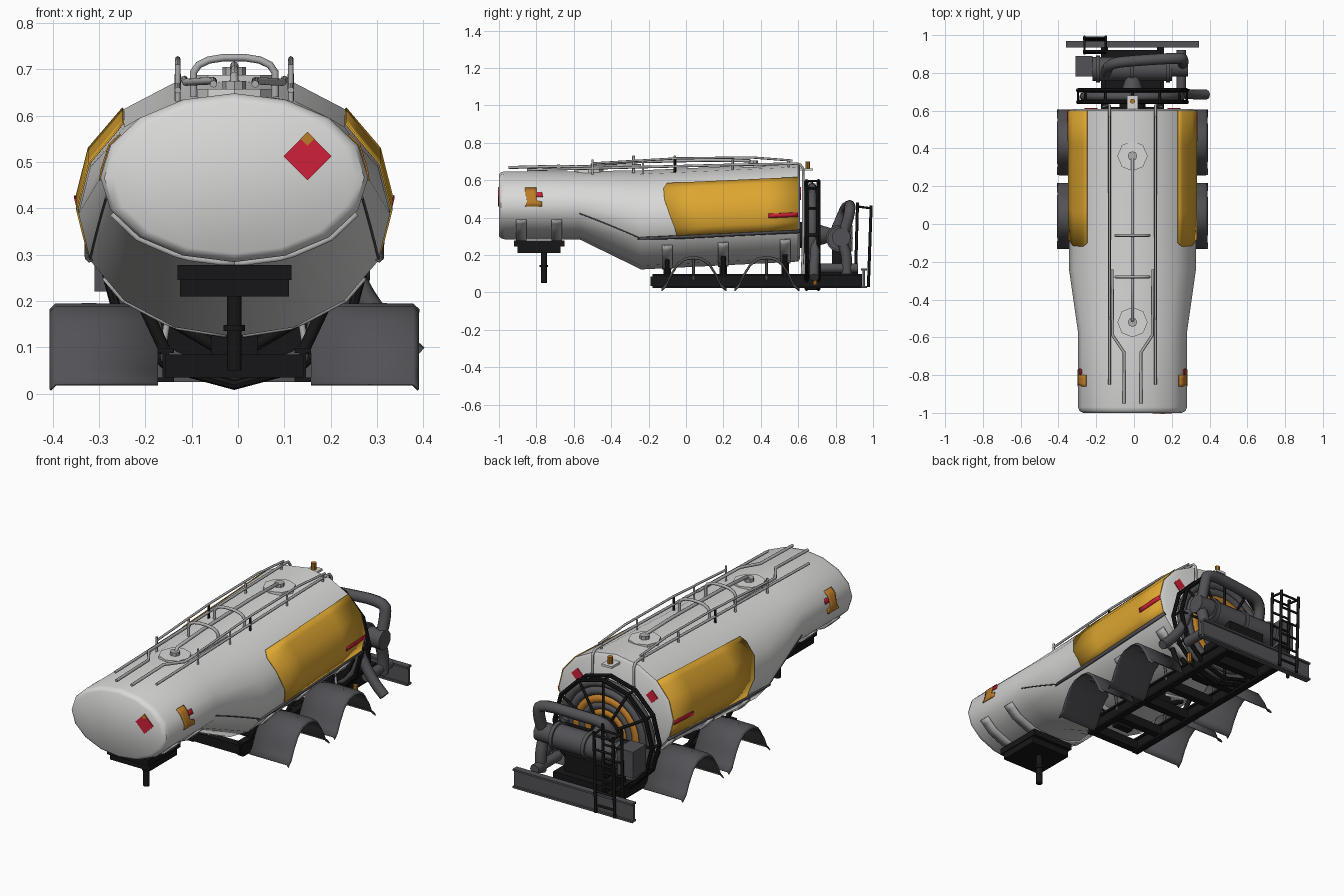
import bpy, bmesh, math
from mathutils import Vector

if "Cube" in bpy.data.objects:
    bpy.data.objects.remove(bpy.data.objects["Cube"])

CX = -0.008                      # centre line of the tank


def material(name, r, g, b):
    m = bpy.data.materials.new(name)
    m.diffuse_color = (r, g, b, 1)
    m.use_nodes = True
    m.node_tree.nodes["Principled BSDF"].inputs["Base Color"].default_value = m.diffuse_color
    return m


WHITE = material("tank_white", 0.69, 0.69, 0.68)
YELLOW = material("panel_yellow", 0.72, 0.38, 0.03)
RED = material("warning_red", 0.62, 0.015, 0.04)
ORANGE = material("label_orange", 0.5, 0.2, 0.02)
GREY = material("dark_grey", 0.085, 0.085, 0.095)
BLACK = material("frame_black", 0.008, 0.008, 0.009)
STEEL = material("rail_grey", 0.42, 0.42, 0.42)


def smooth(ob, angle=35):
    bpy.ops.object.select_all(action='DESELECT')
    ob.select_set(True)
    bpy.context.view_layer.objects.active = ob
    bpy.ops.object.shade_smooth_by_angle(angle=math.radians(angle))


def mesh(name, verts, faces, mat, angle=None, thick=0):
    me = bpy.data.meshes.new(name)
    me.from_pydata([tuple(v) for v in verts], [], faces)
    bm = bmesh.new()
    bm.from_mesh(me)
    bmesh.ops.recalc_face_normals(bm, faces=bm.faces)
    bm.to_mesh(me)
    bm.free()
    me.materials.append(mat)
    ob = bpy.data.objects.new(name, me)
    bpy.context.collection.objects.link(ob)
    if angle:
        smooth(ob, angle)
    if thick:
        mod = ob.modifiers.new("thickness", 'SOLIDIFY')
        mod.thickness, mod.offset = thick, 0
    return ob


def box(name, x0, x1, y0, y1, z0, z1, mat):
    v = [(x, y, z) for x in (x0, x1) for y in (y0, y1) for z in (z0, z1)]
    f = [(0, 1, 3, 2), (4, 6, 7, 5), (0, 4, 5, 1), (2, 3, 7, 6), (0, 2, 6, 4), (1, 5, 7, 3)]
    return mesh(name, v, f, mat)


def cyl(name, a, b, r, mat, r2=None, n=16):
    a, b = Vector(a), Vector(b)
    q = (b - a).to_track_quat('Z', 'Y')
    v = [p + q @ Vector((rr * math.cos(i * math.tau / n), rr * math.sin(i * math.tau / n), 0))
         for p, rr in ((a, r), (b, r2 or r)) for i in range(n)]
    f = [(i, (i + 1) % n, n + (i + 1) % n, n + i) for i in range(n)]
    f += [tuple(range(n)), tuple(range(n, 2 * n))]
    return mesh(name, v, f, mat, 35 if n > 8 else None)


def tube(name, pts, r, mat, rounds=0, res=2):
    pts = [Vector(p) for p in pts]
    for _ in range(rounds):      # corner cutting rounds the bends
        new = [pts[0]]
        for a, b in zip(pts, pts[1:]):
            new += [a.lerp(b, 0.25), a.lerp(b, 0.75)]
        pts = new + [pts[-1]]
    cu = bpy.data.curves.new(name, 'CURVE')
    cu.dimensions, cu.bevel_depth, cu.bevel_resolution, cu.use_fill_caps = '3D', r, res, True
    sp = cu.splines.new('POLY')
    sp.points.add(len(pts) - 1)
    for p, co in zip(sp.points, pts):
        p.co = (*co, 1)
    cu.materials.append(mat)
    ob = bpy.data.objects.new(name, cu)
    bpy.context.collection.objects.link(ob)
    bpy.ops.object.select_all(action='DESELECT')
    ob.select_set(True)
    bpy.context.view_layer.objects.active = ob
    bpy.ops.object.convert(target='MESH')
    smooth(bpy.context.view_layer.objects.active, 50)


def torus(name, y, z, R, r, mat, n=32):
    bpy.ops.mesh.primitive_torus_add(location=(CX, y, z), rotation=(math.pi / 2, 0, 0),
                                     major_radius=R, minor_radius=r, major_segments=n, minor_segments=8)
    ob = bpy.context.object
    ob.name = name
    ob.data.materials.append(mat)
    smooth(ob, 50 if n > 16 else 25)


# Tank: 16-sided oval sections (y, centre z, half height, half width)
SEC = [(-0.97, 0.466, 0.182, 0.289), (-0.57, 0.466, 0.182, 0.289),
       (-0.24, 0.388, 0.265, 0.336), (0.60, 0.428, 0.263, 0.337)]


def tank_point(y, ang, off=0, side=1):
    s0, s1 = next(((a, b) for a, b in zip(SEC, SEC[1:]) if y <= b[0]), SEC[-2:])
    t = min(max((y - s0[0]) / (s1[0] - s0[0]), 0), 1)
    zc, hz, hx = (s0[k] + (s1[k] - s0[k]) * t for k in (1, 2, 3))
    i = math.floor(ang / 22.5)
    u = ang / 22.5 - i
    c, s = (f(math.radians(22.5 * i)) * (1 - u) + f(math.radians(22.5 * (i + 1))) * u
            for f in (math.cos, math.sin))
    a = math.radians(ang)
    return Vector((CX + side * (hx * c + off * math.cos(a)), y, zc + hz * s + off * math.sin(a)))


rings = [(-1.0, SEC[0], 0.90), (-0.99, SEC[0], 0.97)] + [(s[0], s, 1) for s in SEC] + [(0.61, SEC[-1], 0.94)]
verts = [(CX + s[3] * k * math.cos(i * math.tau / 16), y, s[1] + s[2] * k * math.sin(i * math.tau / 16))
         for y, s, k in rings for i in range(16)]
faces = [(r * 16 + i, r * 16 + (i + 1) % 16, r * 16 + 16 + (i + 1) % 16, r * 16 + 16 + i)
         for r in range(len(rings) - 1) for i in range(16)]
faces += [tuple(range(16)), tuple(range(len(verts) - 16, len(verts)))]
mesh("tank", verts, faces, WHITE, 40)


def patch(name, rows, mat, side, off=0.003, thick=0, n=4):
    # skin lying on the tank; rows are (angle, y start, y end)
    v = [tank_point(y0 + (y1 - y0) * j / n, a, off, side) for a, y0, y1 in rows for j in range(n + 1)]
    f = [(i * (n + 1) + j, i * (n + 1) + j + 1, (i + 1) * (n + 1) + j + 1, (i + 1) * (n + 1) + j)
         for i in range(len(rows) - 1) for j in range(n)]
    return mesh(name, v, f, mat, 40, thick)


for s in (-1, 1):
    # Painted panels and labels on the sides
    patch("side_panel", [(-21, -0.05, 0.6), (-11, -0.06, 0.6), (0, -0.08, 0.6), (22.5, -0.115, 0.6),
                         (38, -0.12, 0.6), (45, -0.1, 0.6)], YELLOW, s, thick=0.004)
    patch("side_red_strip", [(-5, 0.44, 0.6), (0, 0.44, 0.6)], RED, s, 0.007, 0.003)
    patch("side_label", [(-2, -0.86, -0.77), (6, -0.85, -0.77), (8, -0.85, -0.80), (22.5, -0.86, -0.80),
                         (31, -0.86, -0.80)], ORANGE, s, thick=0.004)
    patch("side_label_red", [(14, -0.80, -0.765), (22, -0.795, -0.77)], RED, s, thick=0.004)
    # Side trim and support straps
    patch("side_trim", [(-24, -0.26, 0.61), (-20.5, -0.24, 0.61)], GREY, s, 0.006, 0.01)
    tube("side_seam", [tank_point(-0.57 + 0.08 * k, -14 - 2 * k, 0.001, s) for k in range(5)], 0.003, GREY)
    for y in (-0.88, -0.69):
        patch("front_strap", [(-25 - 6.5 * k, y - 0.028, y + 0.028) for k in range(11)], STEEL, s, 0.005, 0.01, 1)
    for y in (-0.1, 0.2, 0.53):
        patch("rear_strap", [(-33 - 6 * k, y - 0.028, y + 0.028) for k in range(10)], STEEL, s, 0.005, 0.01, 1)


def diamond(name, x, y, z, r, mat):
    v = [(x + dx * r, y + dy, z + dz * r) for dy in (-0.003, 0.003)
         for dx, dz in ((1, 0), (0, 1), (-1, 0), (0, -1))]
    mesh(name, v, [(0, 1, 2, 3), (4, 5, 6, 7)] + [(i, (i + 1) % 4, 4 + (i + 1) % 4, 4 + i) for i in range(4)], mat)


diamond("front_warning_plate", 0.15, -1.001, 0.512, 0.052, RED)
diamond("front_warning_symbol", 0.15, -1.003, 0.55, 0.015, ORANGE)
for s in (-1, 1):
    diamond("rear_warning_plate", CX + s * 0.22, 0.611, 0.53, 0.035, RED)

# Coupling plate and kingpin under the front
box("coupling_plate", -0.13, 0.115, -0.92, -0.65, 0.245, 0.278, BLACK)
box("coupling_base", -0.125, 0.11, -0.90, -0.67, 0.21, 0.25, BLACK)
cyl("kingpin", (CX, -0.76, 0.05), (CX, -0.76, 0.22), 0.016, BLACK)
cyl("kingpin_collar", (CX, -0.76, 0.135), (CX, -0.76, 0.148), 0.023, BLACK)

# Chassis frame
for s in (-1, 1):
    x = CX + s * 0.148
    box("frame_web", x - 0.007, x + 0.007, -0.18, 0.94, 0.03, 0.095, BLACK)
    for z in (0.025, 0.088):
        box("frame_flange", x - 0.018, x + 0.018, -0.18, 0.94, z, z + 0.01, BLACK)
    for y in (-0.1, 0.2, 0.53):
        tube("cradle_strut", [(CX + s * 0.02, y, 0.09), (CX + s * 0.14, y, 0.16)], 0.013, BLACK)
        tube("cradle_leg", [(x, y, 0.09), (CX + s * 0.2, y, 0.2)], 0.013, BLACK)
for y in (-0.17, 0.02, 0.23, 0.42, 0.6, 0.78):
    box("frame_crossmember", CX - 0.15, CX + 0.15, y - 0.02, y + 0.02, 0.035, 0.085, BLACK)
for y in (-0.1, 0.2, 0.53):
    box("cradle", CX - 0.05, CX + 0.05, y - 0.02, y + 0.02, 0.08, 0.16, BLACK)

# Wheel arches
ARCH = [(-0.17, 0.02), (-0.145, 0.045), (-0.12, 0.10), (-0.085, 0.155), (-0.045, 0.185), (0.0, 0.192),
        (0.045, 0.185), (0.085, 0.155), (0.12, 0.10), (0.145, 0.045), (0.175, 0.02)]
for s in (-1, 1):
    for yc in (0.04, 0.43):
        v = [(CX + s * x, yc + y, z) for x in (0.165, 0.385, 0.397) for y, z in
             [(a, b - (0.012 if x > 0.39 else 0)) for a, b in ARCH]]
        n = len(ARCH)
        f = [(k * n + i, k * n + i + 1, (k + 1) * n + i + 1, (k + 1) * n + i) for k in (0, 1) for i in range(n - 1)]
        mesh("wheel_arch", v, f, GREY, 50, 0.006)
        tube("arch_bracket", [(CX + s * 0.15, yc, 0.07), (CX + s * 0.17, yc, 0.185), (CX + s * 0.33, yc, 0.188)], 0.008, GREY)

# Hose reel on the rear
RZ = 0.307
for R, m in ((0.258, GREY), (0.215, GREY), (0.175, ORANGE), (0.14, GREY), (0.105, ORANGE)):
    torus("reel_hose_coil", 0.675, RZ, R, 0.023, m)
for y in (0.645, 0.708):
    torus("reel_rim", y, RZ, 0.288, 0.011, BLACK, 12)
for k in range(12):
    a = k * math.tau / 12
    c, d = math.cos(a), math.sin(a)
    tube("reel_spoke", [(CX + 0.05 * c, 0.71, RZ + 0.05 * d), (CX + 0.288 * c, 0.708, RZ + 0.288 * d),
                        (CX + 0.288 * c, 0.645, RZ + 0.288 * d)], 0.007, BLACK)
cyl("reel_back", (CX, 0.64, RZ), (CX, 0.652, RZ), 0.25, BLACK, n=24)
cyl("reel_hub", (CX, 0.61, RZ), (CX, 0.72, RZ), 0.07, BLACK)
tube("hose_end", [(0.22, 0.69, 0.33), (0.26, 0.69, 0.22), (0.33, 0.685, 0.13), (0.385, 0.685, 0.08)], 0.026, GREY, 2)

# Outlet, pump and piping
cyl("outlet_neck", (CX, 0.70, RZ), (CX, 0.78, RZ), 0.06, GREY, 0.035)
cyl("pump_body", (-0.22, 0.82, 0.29), (0.2, 0.82, 0.29), 0.063, GREY, n=20)
for x in (-0.2, -0.02, 0.17):
    cyl("pump_flange", (x, 0.82, 0.29), (x + 0.02, 0.82, 0.29), 0.072, GREY, n=20)
box("pump_box", -0.31, -0.22, 0.78, 0.89, 0.22, 0.36, GREY)
box("pump_stand", -0.12, 0.1, 0.78, 0.88, 0.15, 0.24, BLACK)
box("pump_base", -0.15, 0.14, 0.72, 0.92, 0.095, 0.15, BLACK)
tube("upper_pipe", [(-0.15, 0.80, 0.33), (-0.13, 0.85, 0.45), (0.0, 0.865, 0.46), (0.25, 0.88, 0.47), (0.262, 0.87, 0.40),
                    (0.255, 0.83, 0.28), (0.255, 0.86, 0.20), (0.255, 0.86, 0.10)], 0.029, GREY, 2)
tube("lower_pipe", [(0.25, 0.72, 0.13), (0.25, 0.92, 0.13)], 0.026, GREY)
cyl("pipe_valve", (0.19, 0.83, 0.295), (0.285, 0.83, 0.295), 0.05, GREY)
cyl("drain_tap", (0.21, 0.69, 0.04), (0.21, 0.69, 0.09), 0.012, ORANGE, n=8)

# Rear bumper and ladder
box("bumper_face", -0.36, 0.345, 0.945, 0.957, 0.03, 0.125, GREY)
for z in (0.025, 0.117):
    box("bumper_flange", -0.36, 0.345, 0.935, 0.968, z, z + 0.01, GREY)
for y, lean, top in ((0.905, 0.012, 0.48), (0.975, 0.015, 0.465)):
    for x in (-0.262, -0.15):
        tube("ladder_rail", [(x, y, 0.03), (x, y + lean, top)], 0.008, BLACK)
    for k in range(6):
        tube("ladder_rung", [(-0.262, y + lean * k / 6, 0.07 + 0.075 * k), (-0.15, y + lean * k / 6, 0.07 + 0.075 * k)],
             0.006, BLACK)
for x in (-0.262, -0.15):
    tube("ladder_brace", [(x, 0.915, 0.46), (x, 0.988, 0.45)], 0.006, BLACK)

# Roof rails, drain pipes and hoops
for s in (-1, 1):
    x = CX + s * 0.122
    tube("roof_rail", [(x, -0.85, 0.655), (x, 0.56, 0.69), (x, 0.625, 0.685), (x, 0.627, 0.60),
                       (CX + s * 0.13, 0.627, 0.25), (CX + s * 0.155, 0.62, 0.09)], 0.007, STEEL, 1)
    tube("hand_rail", [(x, -0.5, 0.69), (x, -0.05, 0.717), (x, 0.35, 0.722), (x, 0.57, 0.705)], 0.006, STEEL)
    for y in (-0.5, -0.23, -0.06, 0.25, 0.55):
        tube("rail_post", [(x, y, 0.63), (x, y, 0.71)], 0.006, BLACK if y == -0.06 else STEEL)
    tube("front_guide_rail", [(CX + s * 0.045, -0.95, 0.668), (CX + s * 0.045, -0.68, 0.675), (CX + s * 0.105, -0.59, 0.672),
                              (CX + s * 0.108, -0.24, 0.678)], 0.008, STEEL)
for y in (-0.06, -0.28):
    tube("roof_hoop", [(CX - 0.088, y, 0.64), (CX - 0.088, y, 0.725), (CX + 0.088, y, 0.725), (CX + 0.088, y, 0.64)],
         0.008, STEEL, 2)
for y, z in ((-0.52, 0.645), (0.36, 0.675)):
    cyl("manhole", (CX, y, z - 0.02), (CX, y, z + 0.012), 0.08, WHITE, n=8)
    cyl("manhole_cap", (CX, y, z), (CX, y, z + 0.03), 0.025, STEEL, n=8)
tube("vent_pipe", [(CX, -0.52, 0.66), (CX, -0.49, 0.695), (CX, 0.33, 0.712), (CX, 0.36, 0.68)], 0.009, STEEL, 1)

# Beacon on its bracket
box("beacon_bracket", CX - 0.03, CX + 0.03, 0.6, 0.68, 0.652, 0.664, WHITE)
cyl("beacon", (CX, 0.65, 0.664), (CX, 0.65, 0.70), 0.013, ORANGE, n=10)
